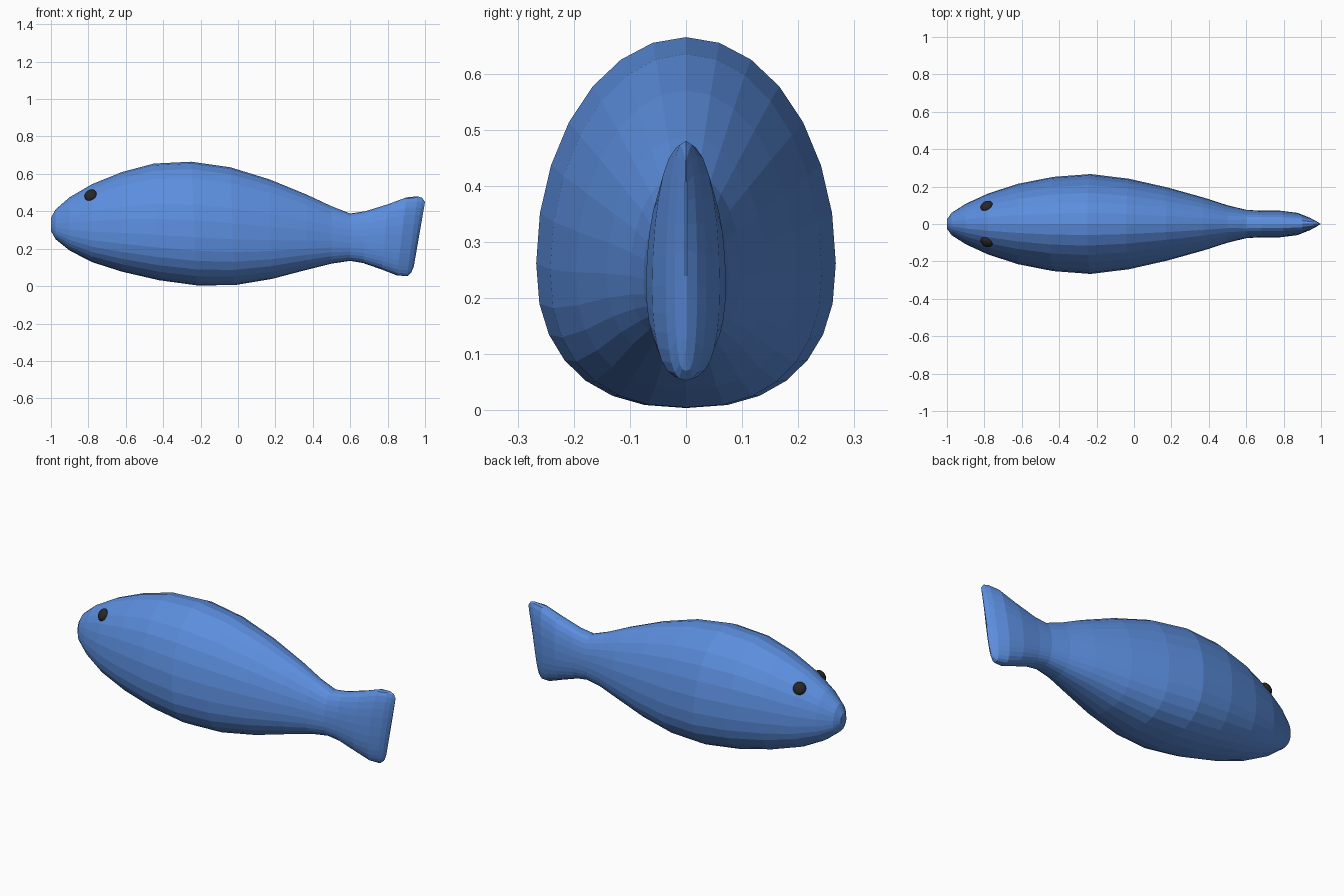
import bpy, bmesh, math
from mathutils import Vector, Matrix

if "Cube" in bpy.data.objects:
    bpy.data.objects.remove(bpy.data.objects["Cube"])


def material(name, rgb):
    m = bpy.data.materials.new(name)
    m.diffuse_color = (*rgb, 1)
    m.use_nodes = True
    m.node_tree.nodes["Principled BSDF"].inputs["Base Color"].default_value = m.diffuse_color
    return m


blue = material("fish blue", (0.105, 0.27, 0.73))
black = material("eye black", (0.02, 0.02, 0.02))


def finish(name, bm, mat):
    bmesh.ops.recalc_face_normals(bm, faces=bm.faces)
    me = bpy.data.meshes.new(name)
    bm.to_mesh(me)
    bm.free()
    me.materials.append(mat)
    ob = bpy.data.objects.new(name, me)
    bpy.context.collection.objects.link(ob)
    return ob


def power(v, p):
    return math.copysign(abs(v) ** p, v)


# Rings from nose to tail: x at top, z top, x at bottom, z bottom, half width
RINGS = [
    (-1.0, .365, -1.0, .295, .025),
    (-.975, .41, -.975, .25, .06),
    (-.90, .475, -.90, .19, .108),
    (-.78, .545, -.78, .128, .163),
    (-.62, .61, -.62, .077, .215),
    (-.45, .655, -.42, .031, .252),
    (-.25, .665, -.22, .004, .267),
    (-.04, .635, -.02, .005, .242),
    (.17, .57, .18, .038, .196),
    (.37, .488, .37, .088, .142),
    (.50, .427, .50, .120, .10),
    (.60, .388, .60, .135, .076),
    (.68, .40, .67, .123, .071),
    (.80, .437, .77, .088, .071),
    (.90, .474, .85, .057, .060),
    (.96, .48, .905, .053, .036),
    (.985, .472, .925, .07, .02),
    (1.0, .45, .94, .105, .002),
]
SIDES = 28

# Body and tail: egg-shaped sections, fuller underneath
bm = bmesh.new()
loops = []
for xt, zt, xb, zb, w in RINGS:
    mid = zb + .39 * (zt - zb)
    loop = []
    for i in range(SIDES):
        a = 2 * math.pi * i / SIDES
        c, s = math.cos(a), math.sin(a)
        if s > 0:
            z = mid + s * (zt - mid)
            y = w * power(c, 1.0 if xt < .6 else .8)
        else:
            z = mid + power(s, .85) * (mid - zb)
            y = w * power(c, .85 if xt < .6 else .7)
        t = (z - zb) / (zt - zb)
        loop.append(bm.verts.new((xb + t * (xt - xb), y, z)))
    loops.append(loop)
for a, b in zip(loops, loops[1:]):
    for i in range(SIDES):
        j = (i + 1) % SIDES
        bm.faces.new((a[i], a[j], b[j], b[i]))
bm.faces.new(loops[0])
bm.faces.new(loops[-1])
finish("fish_body", bm, blue)

# Eyes: flattened balls resting on the sides of the head
for side, name in ((-1, "right_eye"), (1, "left_eye")):
    normal = Vector((-.42, .75 * side, .5)).normalized()
    turn = normal.to_track_quat('Z', 'Y').to_matrix().to_4x4()
    place = Matrix.Translation((-.788, .096 * side, .485))
    bm = bmesh.new()
    bmesh.ops.create_uvsphere(bm, u_segments=16, v_segments=10, radius=1,
                              matrix=place @ turn @ Matrix.Diagonal((.035, .035, .022, 1)))
    finish(name, bm, black)
